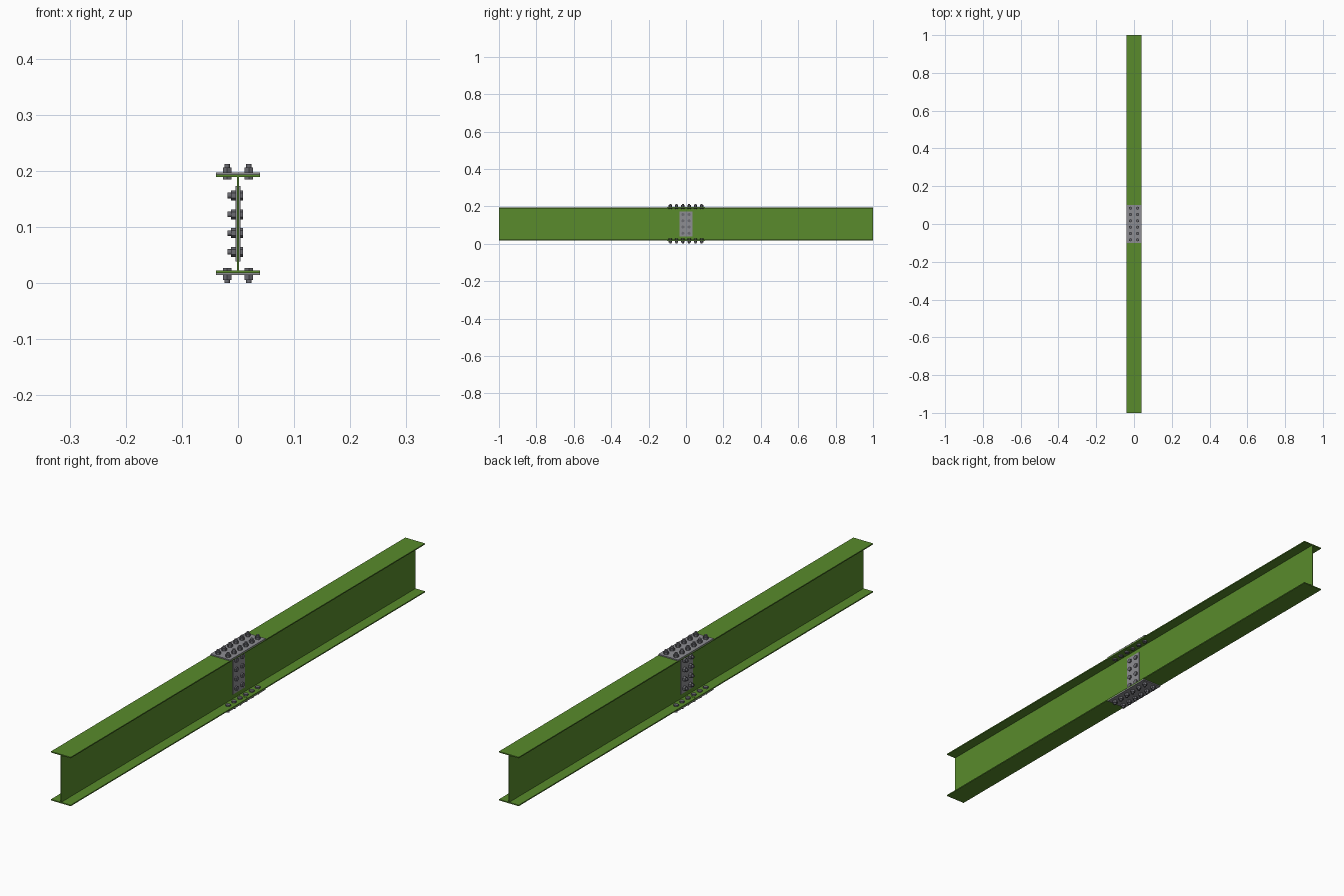
import bpy, bmesh, math
from mathutils import Matrix, Vector

if "Cube" in bpy.data.objects:
    bpy.data.objects.remove(bpy.data.objects["Cube"])

ZC = 0.106        # beam centre height
HALF_W = 0.039    # half flange width
HALF_H = 0.0875   # half beam depth
FLANGE_T = 0.004
WEB_T = 0.0032
PLATE_T = 0.004
WEB_PLATE_T = 0.0025
PITCH = 0.0335    # bolt spacing


def material(name, color):
    m = bpy.data.materials.new(name)
    m.diffuse_color = color
    m.use_nodes = True
    m.node_tree.nodes["Principled BSDF"].inputs["Base Color"].default_value = m.diffuse_color
    return m


green = material("green_paint", (0.10, 0.26, 0.025, 1))
steel = material("plate_steel", (0.27, 0.27, 0.29, 1))
dark = material("bolt_steel", (0.15, 0.15, 0.17, 1))


def finish(bm, name, mat):
    bmesh.ops.recalc_face_normals(bm, faces=bm.faces)
    me = bpy.data.meshes.new(name)
    bm.to_mesh(me)
    bm.free()
    me.materials.append(mat)
    ob = bpy.data.objects.new(name, me)
    bpy.context.collection.objects.link(ob)
    return ob


def beam(name, y0, y1):
    # I-section profile extruded along y
    w, h, t, s = HALF_W, HALF_H, WEB_T / 2, HALF_H - FLANGE_T
    right = [(w, -h), (w, -s), (t, -s), (t, s), (w, s), (w, h)]
    profile = right + [(-x, z) for x, z in reversed(right)]
    bm = bmesh.new()
    face = bm.faces.new([bm.verts.new((x, y0, ZC + z)) for x, z in profile])
    ext = bmesh.ops.extrude_face_region(bm, geom=[face])
    verts = [v for v in ext["geom"] if isinstance(v, bmesh.types.BMVert)]
    bmesh.ops.translate(bm, verts=verts, vec=(0, y1 - y0, 0))
    finish(bm, name, green)


def plate(name, center, size):
    bm = bmesh.new()
    bmesh.ops.create_cube(bm, size=1, matrix=Matrix.Translation(center) @ Matrix.Diagonal((*size, 1)))
    finish(bm, name, steel)


def cylinder(bm, frame, sides, radius, a, b):
    bmesh.ops.create_cone(bm, cap_ends=True, segments=sides, radius1=radius, radius2=radius,
                          depth=b - a, matrix=frame @ Matrix.Translation((0, 0, (a + b) / 2)))


def bolt_mesh(name, inner, outer):
    # local z: head below the joint, nut and thread end above it
    bm = bmesh.new()
    frame = Matrix.Identity(4)
    cylinder(bm, frame, 6, 0.0088, inner - 0.005, inner)
    cylinder(bm, frame, 6, 0.0088, outer, outer + 0.0085)
    cylinder(bm, frame, 16, 0.005, inner - 0.001, outer + 0.0145 - 0.0000)
    ob = finish(bm, name, dark)
    return ob


def place_bolts(name, inner, outer, positions):
    # linked copies of one bolt at each (location, axis)
    first = bolt_mesh(name, inner, outer)
    for i, (loc, axis) in enumerate(positions):
        ob = first if i == 0 else first.copy()
        if i:
            bpy.context.collection.objects.link(ob)
        ob.location = loc
        ob.rotation_euler = Vector(axis).to_track_quat('Z', 'Y').to_euler()


# two beam halves meeting at the joint
beam("front_beam", -1.0, -0.0005)
beam("back_beam", 0.0005, 1.0)

# splice plates on flanges and web
for label, s in (("top", 1), ("bottom", -1)):
    plate(label + "_flange_plate", (0, 0, ZC + s * (HALF_H + PLATE_T / 2)),
          (2 * HALF_W, 6 * PITCH, PLATE_T))
for label, s in (("right", 1), ("left", -1)):
    plate(label + "_web_plate", (s * (WEB_T + WEB_PLATE_T) / 2, 0, ZC),
          (WEB_PLATE_T, 2 * PITCH, 4 * PITCH))

# flange bolts, nuts facing outwards
flange = [((x, (j - 2.5) * PITCH, ZC + s * HALF_H), (0, 0, s))
          for s in (1, -1) for x in (-0.0195, 0.0195) for j in range(6)]
place_bolts("flange_bolt", -FLANGE_T, PLATE_T, flange)

# web bolts, nuts on the left side
grip = WEB_T / 2 + WEB_PLATE_T
web = [((0, y, ZC + (k - 1.5) * PITCH), (-1, 0, 0))
       for y in (-PITCH / 2, PITCH / 2) for k in range(4)]
place_bolts("web_bolt", -grip, grip, web)
